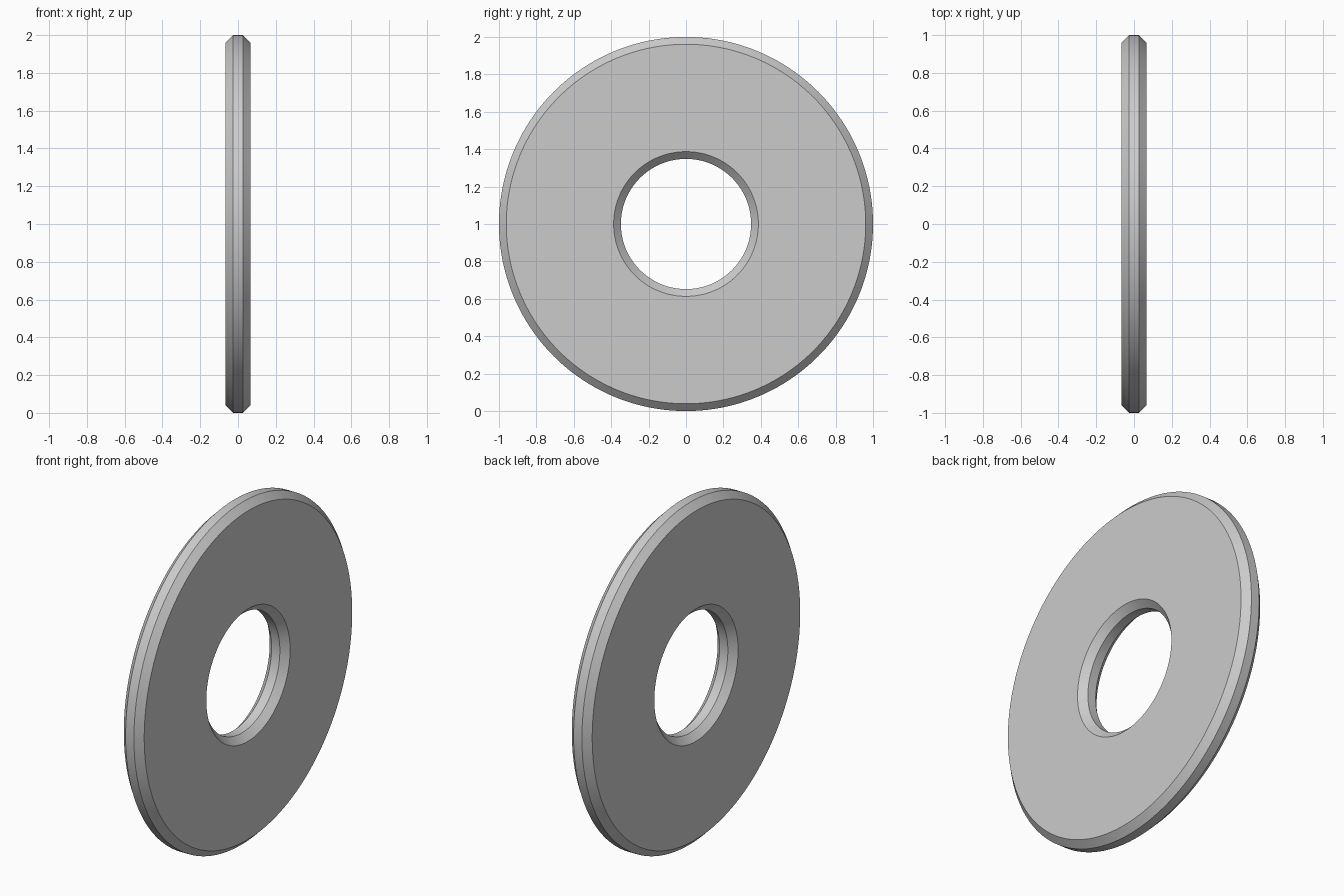
import bpy, bmesh, math

if "Cube" in bpy.data.objects:
    bpy.data.objects.remove(bpy.data.objects["Cube"])

SEGMENTS = 160
HALF_T, CHAMFER = 0.066, 0.039
R_OUT, R_IN = 1.0, 0.348

# Cross-section (x, radius): a rectangle with four chamfered corners
rim = HALF_T - CHAMFER
profile = [(-rim, R_OUT), (rim, R_OUT),
           (HALF_T, R_OUT - CHAMFER), (HALF_T, R_IN + CHAMFER),
           (rim, R_IN), (-rim, R_IN),
           (-HALF_T, R_IN + CHAMFER), (-HALF_T, R_OUT - CHAMFER)]

# Revolve the section around the x axis
bm = bmesh.new()
rings = []
for i in range(SEGMENTS):
    a = 2 * math.pi * i / SEGMENTS
    rings.append([bm.verts.new((x, r * math.cos(a), 1 + r * math.sin(a))) for x, r in profile])
for i, ring in enumerate(rings):
    nxt = rings[(i + 1) % SEGMENTS]
    for j in range(len(profile)):
        k = (j + 1) % len(profile)
        bm.faces.new((ring[j], ring[k], nxt[k], nxt[j]))
bmesh.ops.recalc_face_normals(bm, faces=bm.faces[:])

mesh = bpy.data.meshes.new("washer")
bm.to_mesh(mesh)
bm.free()
washer = bpy.data.objects.new("washer", mesh)
bpy.context.collection.objects.link(washer)

# Smooth around the ring, crisp at the chamfers
bpy.context.view_layer.objects.active = washer
washer.select_set(True)
bpy.ops.object.shade_smooth_by_angle(angle=math.radians(30))
